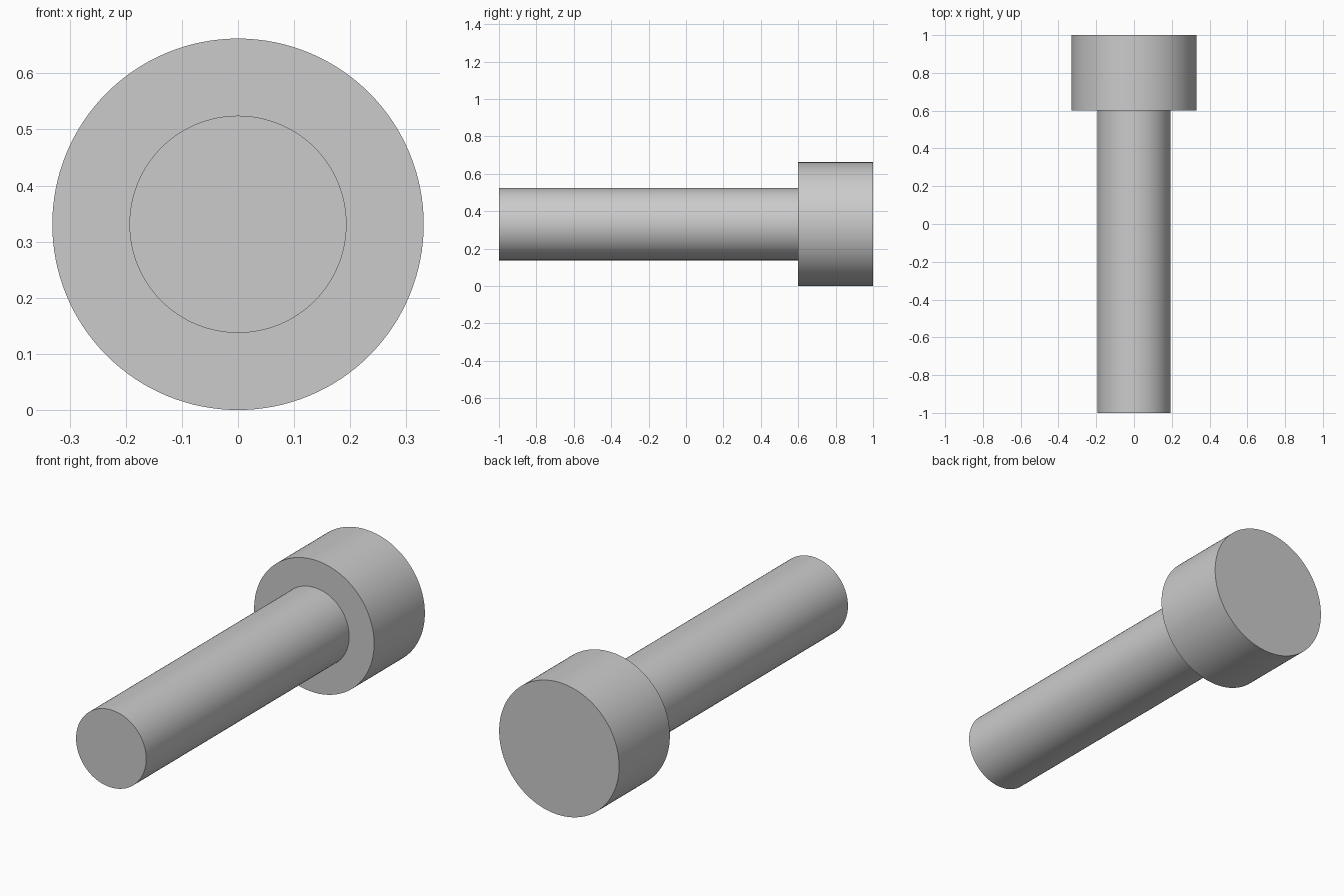
import bpy, bmesh, math
from mathutils import Vector, Matrix

if "Cube" in bpy.data.objects:
    bpy.data.objects.remove(bpy.data.objects["Cube"])

HEAD_R, SHAFT_R = 0.331, 0.1935
SIDES = 128

# Half profile of the bolt as (radius, y), from shaft tip to head face
profile = [(0, -1), (SHAFT_R, -1), (SHAFT_R, 0.6), (HEAD_R, 0.6), (HEAD_R, 1), (0, 1)]

# Revolve the profile about the y axis
bm = bmesh.new()
verts = [bm.verts.new((r, y, 0)) for r, y in profile]
edges = [bm.edges.new(pair) for pair in zip(verts, verts[1:])]
bmesh.ops.spin(bm, geom=verts + edges, cent=(0, 0, 0), axis=(0, 1, 0),
               angle=math.tau, steps=SIDES, use_merge=True)
bmesh.ops.remove_doubles(bm, verts=bm.verts, dist=1e-5)
bmesh.ops.recalc_face_normals(bm, faces=bm.faces)

# Rest the head on the ground
bmesh.ops.translate(bm, verts=bm.verts, vec=(0, 0, HEAD_R))

mesh = bpy.data.meshes.new("bolt")
bm.to_mesh(mesh)
bm.free()
bolt = bpy.data.objects.new("bolt", mesh)
bpy.context.collection.objects.link(bolt)

# Smooth the round sides, keep the rims sharp
bpy.context.view_layer.objects.active = bolt
bolt.select_set(True)
bpy.ops.object.shade_smooth_by_angle(angle=math.radians(30))
